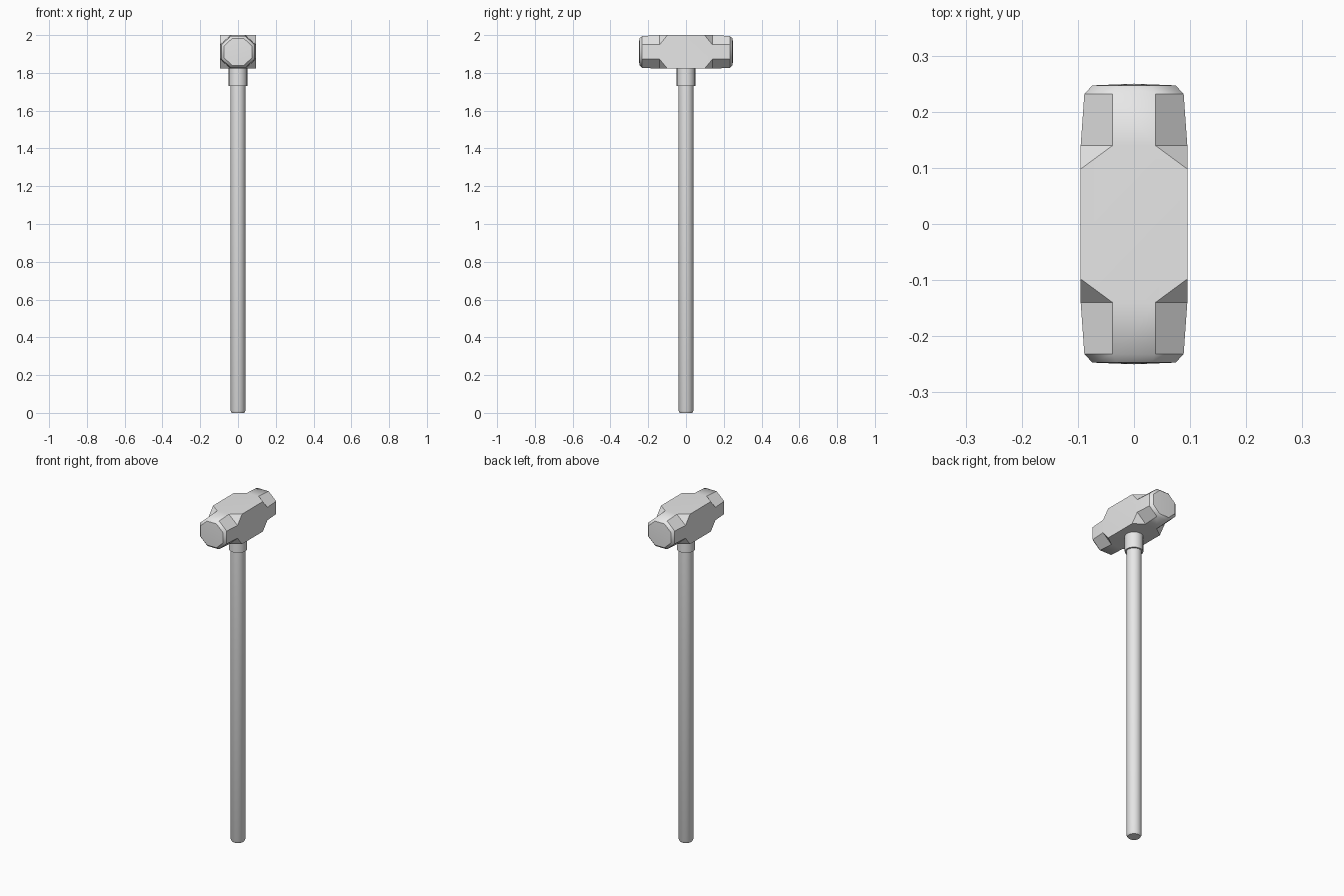
import bpy, bmesh, math

cube = bpy.data.objects.get("Cube")
if cube:
    bpy.data.objects.remove(cube, do_unlink=True)

grey = bpy.data.materials.new("plain_grey")
grey.use_nodes = True
grey.diffuse_color = (0.8, 0.8, 0.8, 1)
grey.node_tree.nodes["Principled BSDF"].inputs["Base Color"].default_value = (0.8, 0.8, 0.8, 1)


def finish(name, bm, angle):
    """Turn a bmesh into a grey object with sharp edges above the angle."""
    bmesh.ops.recalc_face_normals(bm, faces=bm.faces)
    mesh = bpy.data.meshes.new(name)
    bm.to_mesh(mesh)
    bm.free()
    mesh.materials.append(grey)
    obj = bpy.data.objects.new(name, mesh)
    bpy.context.collection.objects.link(obj)
    bpy.ops.object.select_all(action='DESELECT')
    obj.select_set(True)
    bpy.context.view_layer.objects.active = obj
    bpy.ops.object.shade_smooth_by_angle(angle=math.radians(angle))


def bridge(bm, a, b):
    n = len(a)
    for i in range(n):
        j = (i + 1) % n
        bm.faces.new((a[i], a[j], b[j], b[i]))


def turned(name, profile, sides=20):
    """Round part from (radius, height) pairs, closed at both ends."""
    bm = bmesh.new()
    rings = [[bm.verts.new((r * math.cos(math.tau * i / sides),
                            r * math.sin(math.tau * i / sides), z))
              for i in range(sides)] for r, z in profile]
    for a, b in zip(rings, rings[1:]):
        bridge(bm, a, b)
    bm.faces.new(rings[0])
    bm.faces.new(rings[-1])
    finish(name, bm, 35)


# Handle with a small foot bevel, and the collar under the head
turned("handle", [(0.034, 0), (0.04, 0.012), (0.04, 1.84)])
turned("collar", [(0.049, 1.73), (0.049, 1.84)])

# Head: square middle, octagonal striking ends with bevelled rims
MID = 1.911
WIDE, TALL, FLAT = 0.095, 0.089, 0.038


def octagon(bm, w, h, f, y):
    pts = [(w, -f), (w, f), (f, h), (-f, h), (-w, f), (-w, -f), (-f, -h), (f, -h)]
    return [bm.verts.new((x, y, MID + z)) for x, z in pts]


bm = bmesh.new()
corners, necks = [], []
for s in (-1, 1):
    # square corners follow the order of the octagon's slanted sides
    square = [bm.verts.new((x * WIDE, s * 0.098, MID + z * TALL))
              for x, z in ((1, 1), (-1, 1), (-1, -1), (1, -1))]
    neck = octagon(bm, WIDE, TALL, FLAT, s * 0.14)
    rim = octagon(bm, 0.0885, 0.084, FLAT, s * 0.232)
    face = octagon(bm, 0.074, 0.071, 0.031, s * 0.247)
    bridge(bm, neck, rim)
    bridge(bm, rim, face)
    tip = bm.verts.new((0, s * 0.25, MID))
    for i in range(8):
        bm.faces.new((face[i], face[(i + 1) % 8], tip))
    # triangular start of each corner cut
    for k in range(4):
        bm.faces.new((neck[2 * k + 1], neck[(2 * k + 2) % 8], square[k]))
    corners.append(square)
    necks.append(neck)

# Four long flat sides joining both ends
for k in range(4):
    (sa, sb), (na, nb) = corners, necks
    bm.faces.new((sa[k - 1], na[2 * k], na[2 * k + 1], sa[k],
                  sb[k], nb[2 * k + 1], nb[2 * k], sb[k - 1]))
finish("hammer_head", bm, 39)
